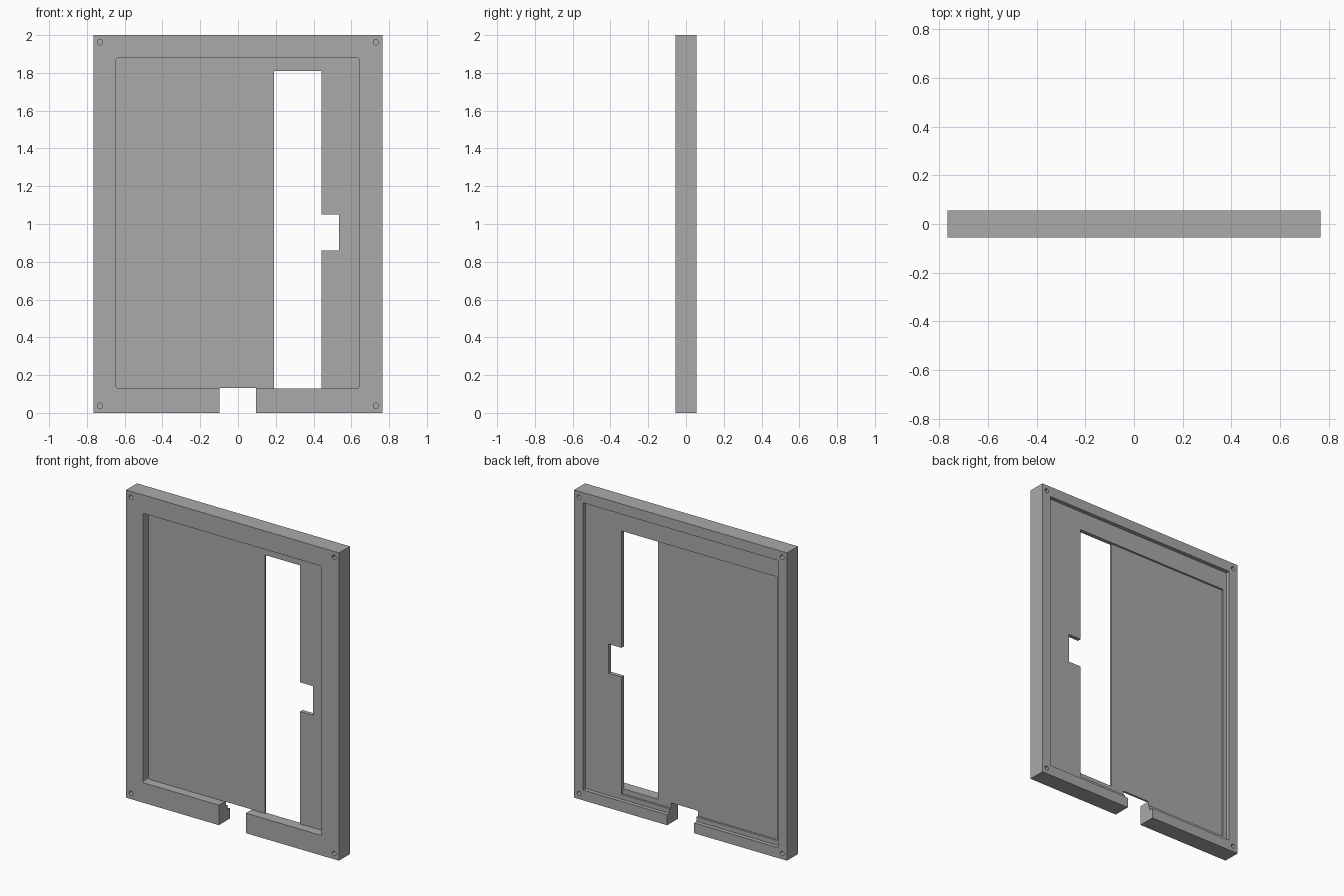
import bpy
import bmesh
from mathutils import Matrix, Vector

cube = bpy.data.objects.get("Cube")
if cube:
    bpy.data.objects.remove(cube, do_unlink=True)

HALF_W, HALF_D, HEIGHT = 0.765, 0.056, 2.0
FRONT, BACK = -HALF_D, HALF_D
OUT = 0.05  # overshoot of cutters beyond the surface

grey = bpy.data.materials.new("plain grey")
grey.use_nodes = True
grey.diffuse_color = (0.4, 0.4, 0.4, 1)
grey.node_tree.nodes["Principled BSDF"].inputs["Base Color"].default_value = (0.4, 0.4, 0.4, 1)


def make_object(name, bm):
    mesh = bpy.data.meshes.new(name)
    bm.to_mesh(mesh)
    bm.free()
    mesh.materials.append(grey)
    obj = bpy.data.objects.new(name, mesh)
    bpy.context.collection.objects.link(obj)
    return obj


def box(name, x, y, z, corner=0.0):
    """Box from (low, high) ranges; corner rounds the edges along y."""
    bm = bmesh.new()
    bmesh.ops.create_cube(bm, size=1)
    for v in bm.verts:
        v.co = Vector([sum(r) / 2 + c * (r[1] - r[0]) for r, c in zip((x, y, z), v.co)])
    if corner:
        edges = [e for e in bm.edges if abs(e.verts[0].co.y - e.verts[1].co.y) > 0.01]
        bmesh.ops.bevel(bm, geom=edges, offset=corner, segments=3, profile=0.5, affect='EDGES')
    return make_object(name, bm)


def pin(name, x, y, z, radius, depth):
    """Cylinder along y."""
    bm = bmesh.new()
    turn = Matrix.Translation((x, y, z)) @ Matrix.Rotation(1.570796, 4, 'X')
    bmesh.ops.create_cone(bm, cap_ends=True, segments=20, radius1=radius,
                          radius2=radius, depth=depth, matrix=turn)
    return make_object(name, bm)


def cut(target, cutter):
    cutter.hide_render = True
    mod = target.modifiers.new(cutter.name, 'BOOLEAN')
    mod.operation = 'DIFFERENCE'
    mod.solver = 'EXACT'
    mod.object = cutter
    bpy.ops.object.select_all(action='DESELECT')
    bpy.context.view_layer.objects.active = target
    target.select_set(True)
    bpy.ops.object.modifier_apply(modifier=mod.name)
    bpy.data.objects.remove(cutter, do_unlink=True)


# Main frame plate
frame = box("frame_panel", (-HALF_W, HALF_W), (FRONT, BACK), (0, HEIGHT))

# Front window recess
cut(frame, box("front_recess", (-0.645, 0.64), (FRONT - OUT, FRONT + 0.06), (0.13, 1.88), 0.01))

# Back rebate, then the deeper pocket inside it
cut(frame, box("back_rebate", (-0.7, 0.7), (BACK - 0.026, BACK + OUT), (0.067, 1.933)))
cut(frame, box("back_pocket", (-0.674, 0.443), (BACK - 0.039, BACK + OUT), (0.097, 1.81)))

# Through slot with its side tab, and the notch in the bottom rail
through = (FRONT - OUT, BACK + OUT)
cut(frame, box("slot", (0.19, 0.443), through, (0.13, 1.81)))
cut(frame, box("slot_tab", (0.4, 0.535), through, (0.86, 1.05)))
cut(frame, box("bottom_notch", (-0.098, 0.096), through, (-OUT, 0.131)))

# Blind corner holes on both faces
for side in (-1, 1):
    for x in (-0.73, 0.73):
        for z in (0.038, 1.962):
            cut(frame, pin("corner_hole", x, side * HALF_D, z, 0.014, 0.07))
